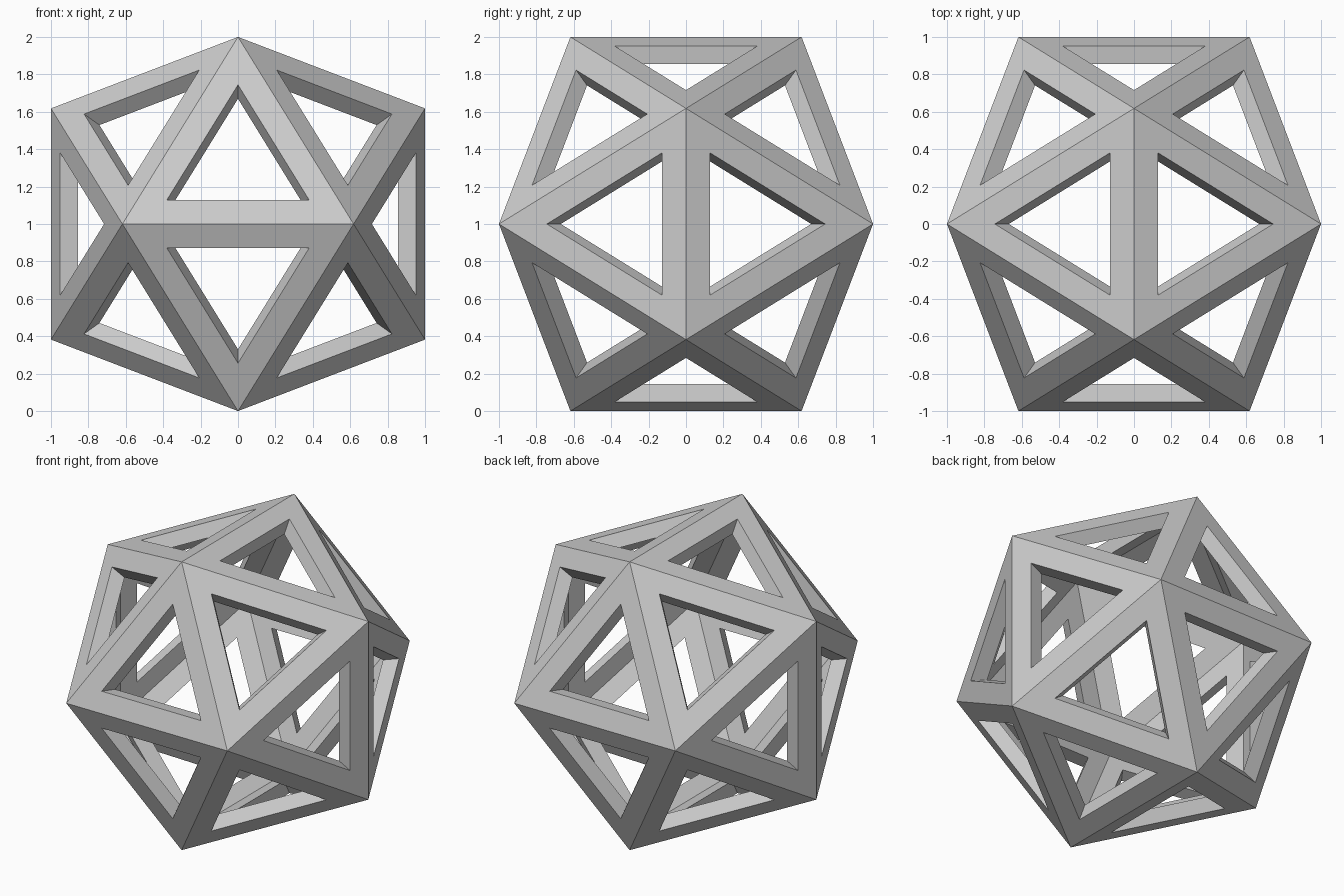
import bpy
import bmesh
from mathutils import Vector

if "Cube" in bpy.data.objects:
    bpy.data.objects.remove(bpy.data.objects["Cube"], do_unlink=True)

SHORT = (5 ** 0.5 - 1) / 2    # golden ratio offset of the corners
WINDOW = 0.616                # window size relative to its face
INNER = 0.9                   # inner shell size relative to the outer


def grey_material():
    mat = bpy.data.materials.new("plain_grey")
    colour = (0.6, 0.6, 0.6, 1)
    mat.use_nodes = True
    mat.diffuse_color = colour
    mat.node_tree.nodes["Principled BSDF"].inputs["Base Color"].default_value = colour
    return mat


bm = bmesh.new()

# Solid icosahedron: hull around three golden rectangles
for a in (-1, 1):
    for b in (-SHORT, SHORT):
        for corner in ((b, a, 0), (0, b, a), (a, 0, b)):
            bm.verts.new(corner)
bmesh.ops.convex_hull(bm, input=bm.verts[:])
bmesh.ops.recalc_face_normals(bm, faces=bm.faces[:])

# Triangular window in every face
panes = bm.faces[:]
inradius = SHORT / 3 ** 0.5
bmesh.ops.inset_individual(bm, faces=panes, thickness=inradius * (1 - WINDOW),
                           use_even_offset=True)
bmesh.ops.delete(bm, geom=panes, context="FACES_ONLY")

# Inner shell, shrunk towards the centre, with walls around the windows
shell = bmesh.ops.extrude_face_region(bm, geom=bm.faces[:], use_keep_orig=True)
for item in shell["geom"]:
    if isinstance(item, bmesh.types.BMVert):
        item.co *= INNER
bmesh.ops.recalc_face_normals(bm, faces=bm.faces[:])
bmesh.ops.translate(bm, verts=bm.verts[:], vec=Vector((0, 0, 1)))

mesh = bpy.data.meshes.new("icosahedron_frame")
bm.to_mesh(mesh)
bm.free()
mesh.materials.append(grey_material())
frame = bpy.data.objects.new("icosahedron_frame", mesh)
bpy.context.collection.objects.link(frame)
